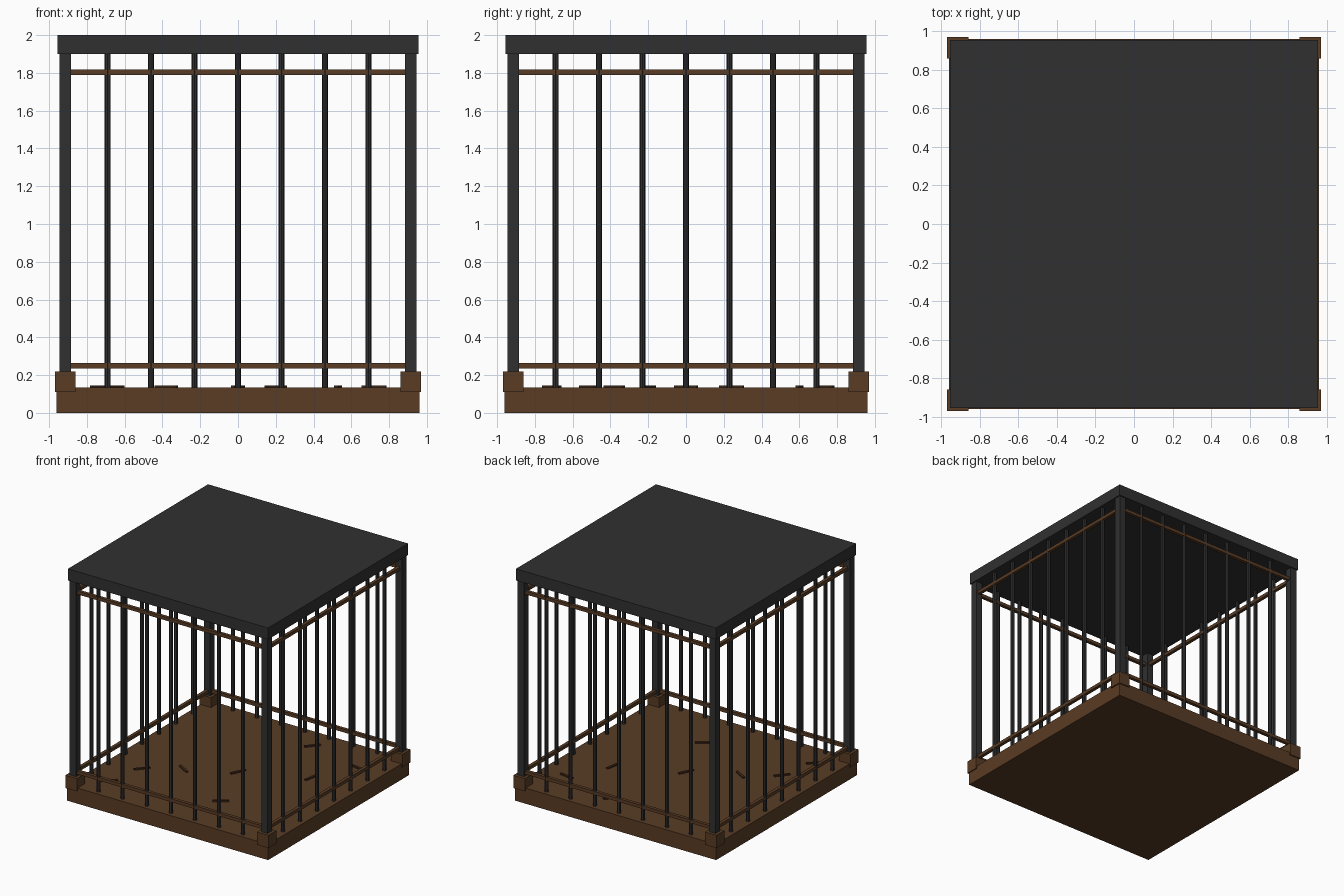
import bpy
import math
from mathutils import Matrix

cube = bpy.data.objects.get("Cube")
if cube:
    bpy.data.objects.remove(cube, do_unlink=True)


def make_material(name, rgb):
    mat = bpy.data.materials.new(name)
    mat.use_nodes = True
    mat.diffuse_color = (*rgb, 1)
    mat.node_tree.nodes["Principled BSDF"].inputs["Base Color"].default_value = (*rgb, 1)
    return mat


iron = make_material("dark iron", (0.03, 0.03, 0.031))
wood = make_material("brown wood", (0.1, 0.045, 0.018))
straw = make_material("dark straw", (0.05, 0.022, 0.009))


def box(name, center, size, mat, angle=0):
    bpy.ops.mesh.primitive_cube_add(size=1, location=center, rotation=(0, 0, angle))
    obj = bpy.context.object
    obj.name = name
    obj.data.transform(Matrix.Diagonal((*size, 1)))
    obj.data.materials.append(mat)
    return obj


def bar(name, x, y, bottom, top):
    bpy.ops.mesh.primitive_cylinder_add(
        vertices=8, radius=0.016, depth=top - bottom, location=(x, y, (bottom + top) / 2))
    obj = bpy.context.object
    obj.name = name
    obj.data.materials.append(iron)


FLOOR, CEILING, SIDE = 0.135, 1.9, 0.915

# Floor slab and roof slab
box("base", (0, 0, FLOOR / 2), (1.92, 1.92, FLOOR), wood)
box("roof", (0, 0, 1.95), (1.91, 1.91, 0.1), iron)

# Corner posts with wooden feet
for sx in (-1, 1):
    for sy in (-1, 1):
        box("corner_post", (sx * SIDE, sy * SIDE, (FLOOR + CEILING) / 2),
            (0.06, 0.06, CEILING - FLOOR), iron)
        box("corner_block", (sx * SIDE, sy * SIDE, 0.165), (0.11, 0.11, 0.11), wood)

# Four walls of bars, each with a lower and an upper rail
for s in (-1, 1):
    for i in range(-3, 4):
        bar("bar", i * 0.23, s * SIDE, FLOOR, CEILING)
        bar("side_bar", s * SIDE, i * 0.23, FLOOR, CEILING)
    for z in (0.25, 1.803):
        box("rail", (0, s * SIDE, z), (1.78, 0.028, 0.028), wood)
        box("side_rail", (s * SIDE, 0, z), (0.028, 1.78, 0.028), wood)

# Loose straw on the floor: x, y, angle in degrees
for x, y, turn in ((0.2, 0.73, 50), (-0.38, -0.2, -30), (-0.65, -0.38, 50),
                   (-0.73, -0.71, 43), (0, 0, 65), (0.53, 0.24, 80),
                   (0.72, 0.6, -10), (0.2, -0.52, 35)):
    box("straw", (x, y, FLOOR + 0.004), (0.13, 0.02, 0.014), straw, math.radians(turn))
